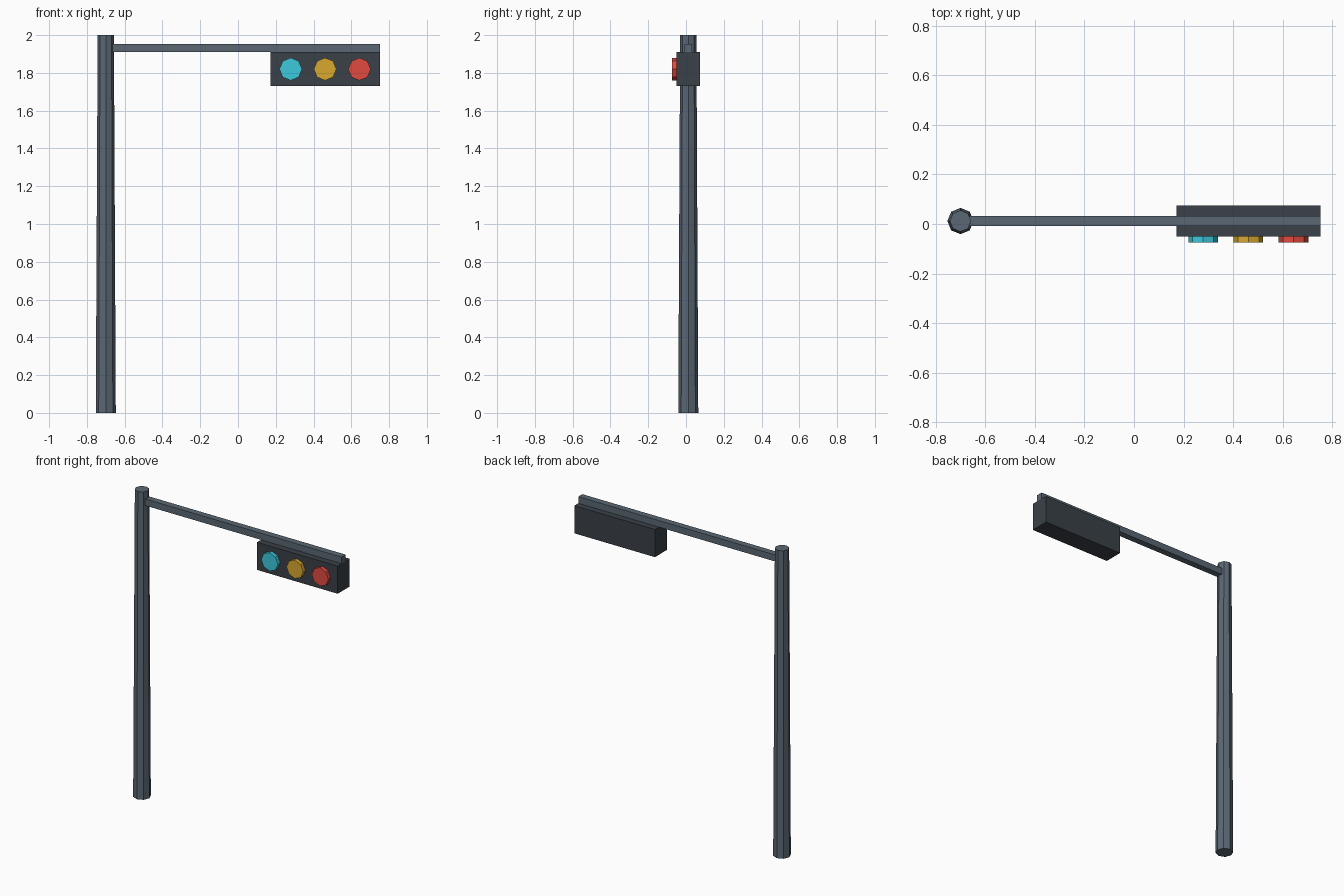
import bpy
from math import pi

if "Cube" in bpy.data.objects:
    bpy.data.objects.remove(bpy.data.objects["Cube"])

Y = 0.012  # shared centre line of pole, arm and housing


def material(name, hex_colour):
    def lin(c):
        c /= 255
        return c / 12.92 if c <= 0.04045 else ((c + 0.055) / 1.055) ** 2.4
    m = bpy.data.materials.new(name)
    rgb = [lin((hex_colour >> s) & 255) for s in (16, 8, 0)]
    m.diffuse_color = (*rgb, 1)
    m.use_nodes = True
    m.node_tree.nodes["Principled BSDF"].inputs["Base Color"].default_value = m.diffuse_color
    return m


def finish(name, mat):
    ob = bpy.context.object
    ob.name = name
    ob.data.materials.append(mat)
    return ob


def box(name, lo, hi, mat):
    bpy.ops.mesh.primitive_cube_add(size=1, location=[(a + b) / 2 for a, b in zip(lo, hi)])
    ob = finish(name, mat)
    ob.scale = [b - a for a, b in zip(lo, hi)]
    bpy.ops.object.transform_apply(location=False, rotation=False, scale=True)
    return ob


steel = material("steel", 0x5A6773)
dark = material("dark_casing", 0x3A4148)

# Tapered eight-sided pole
bpy.ops.mesh.primitive_cone_add(vertices=8, radius1=0.053, radius2=0.043, depth=2,
                                location=(-0.70, Y, 1), rotation=(0, 0, 0))
finish("pole", steel)

# Horizontal arm, rooted inside the pole
box("arm", (-0.70, Y - 0.021, 1.91), (0.753, Y + 0.021, 1.953), steel)

# Signal housing hanging under the arm
box("signal_housing", (0.172, Y - 0.062, 1.73), (0.753, Y + 0.062, 1.91), dark)

# Three octagonal lamps, vertices pointing sideways and up
for name, x, colour in (("green_lamp", 0.279, 0x3CC8DC),
                        ("amber_lamp", 0.461, 0xD8A830),
                        ("red_lamp", 0.643, 0xE04A40)):
    bpy.ops.mesh.primitive_cylinder_add(vertices=8, radius=0.06, depth=0.045,
                                        location=(x, -0.0515, 1.82), rotation=(pi / 2, 0, 0))
    finish(name, material(name, colour))
